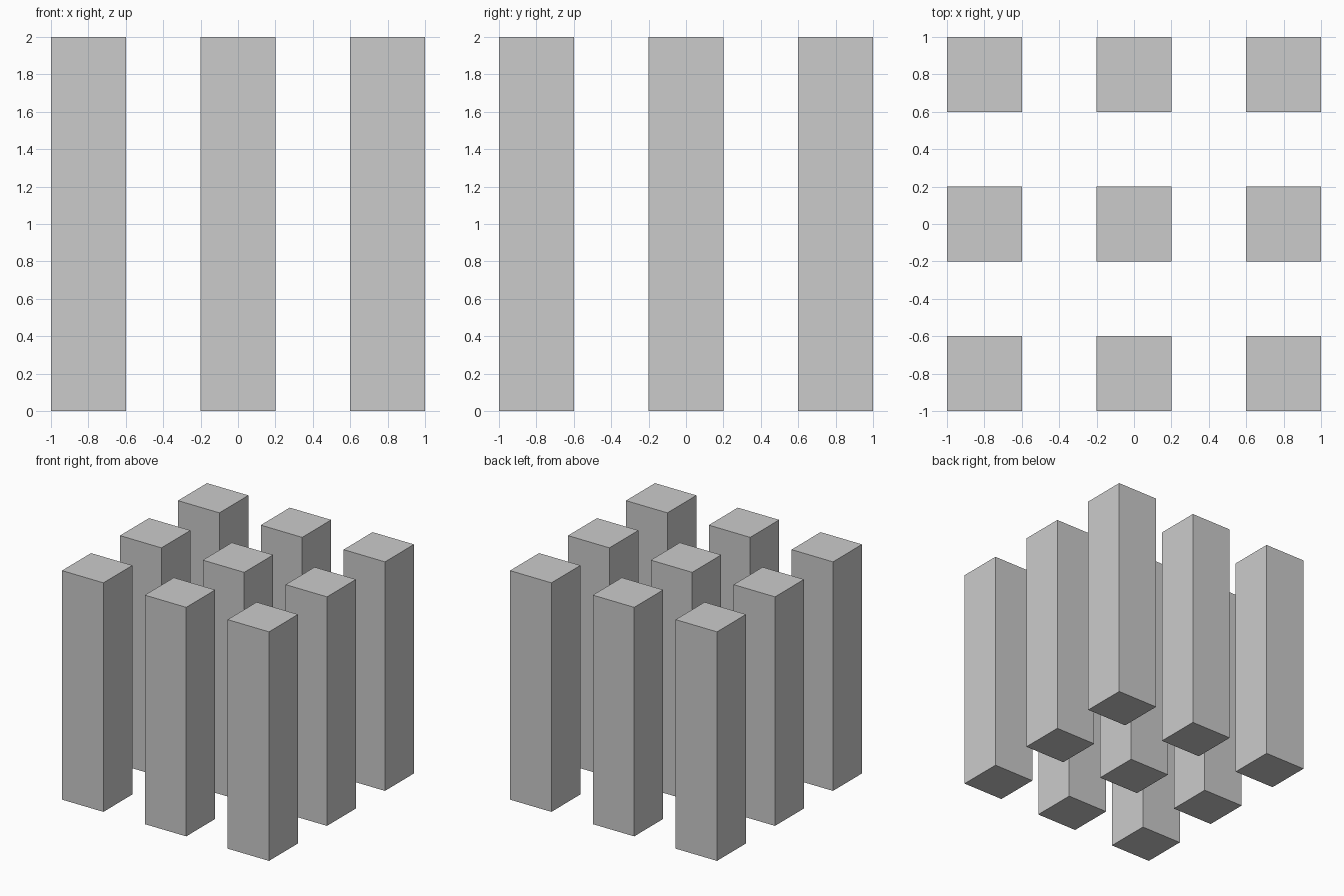
import bpy

if "Cube" in bpy.data.objects:
    bpy.data.objects.remove(bpy.data.objects["Cube"])

WIDTH = 0.4     # side of each square pillar
HEIGHT = 2.0
SPACING = 0.8   # distance between pillar centres


def add_pillar(name, x, y):
    bpy.ops.mesh.primitive_cube_add(size=1, location=(x, y, HEIGHT / 2))
    pillar = bpy.context.object
    pillar.name = name
    pillar.scale = (WIDTH, WIDTH, HEIGHT)
    bpy.ops.object.transform_apply(location=False, rotation=False, scale=True)


# Three by three grid of square pillars
for row, row_name in enumerate(("front", "middle", "back")):
    for col, col_name in enumerate(("left", "centre", "right")):
        add_pillar(f"pillar_{row_name}_{col_name}",
                   (col - 1) * SPACING, (row - 1) * SPACING)
